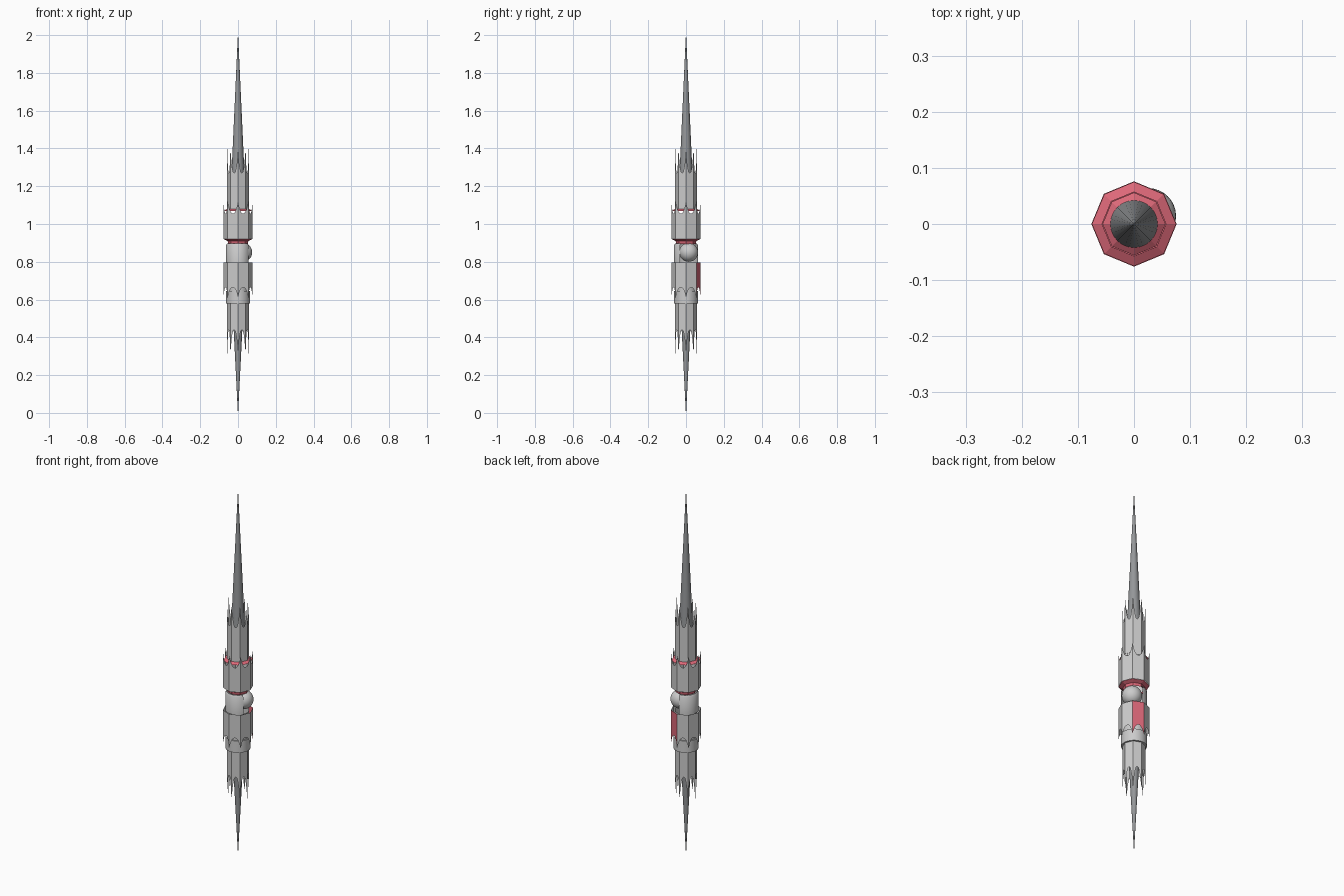
import bpy, bmesh, math
from mathutils import Vector

if "Cube" in bpy.data.objects:
    bpy.data.objects.remove(bpy.data.objects["Cube"])

SIDES = 8


def material(name, rgb):
    m = bpy.data.materials.new(name)
    m.diffuse_color = (*rgb, 1)
    m.use_nodes = True
    m.node_tree.nodes["Principled BSDF"].inputs["Base Color"].default_value = m.diffuse_color
    return m


DARK = material("dark_metal", (0.30, 0.31, 0.32))
MID = material("mid_metal", (0.56, 0.57, 0.59))
RED = material("red_trim", (0.72, 0.14, 0.19))


def finish(name, bm, mats=(), smooth=False):
    me = bpy.data.meshes.new(name)
    bm.to_mesh(me)
    bm.free()
    for m in mats:
        me.materials.append(m)
    ob = bpy.data.objects.new(name, me)
    bpy.context.collection.objects.link(ob)
    if smooth:
        bpy.ops.object.select_all(action='DESELECT')
        ob.select_set(True)
        bpy.context.view_layer.objects.active = ob
        bpy.ops.object.shade_smooth_by_angle(angle=math.radians(35))
    return ob


def corner(r, i):
    a = i * math.tau / SIDES
    return Vector((r * math.cos(a), r * math.sin(a), 0))


# Octagonal open shell: each panel ends in an arched notch between corner spikes
def spiked_shell(name, r, z_base, z_notch, z_tip, red_panel=-1, steps=12):
    bm = bmesh.new()
    up = z_tip > z_base
    for i in range(SIDES):
        a, b = corner(r, i), corner(r, i + 1)
        lo, hi = [], []
        for s in range(steps + 1):
            t = 0.5 - 0.5 * math.cos(math.pi * s / steps)
            p = a.lerp(b, t)
            z = z_notch + (z_tip - z_notch) * abs(2 * t - 1) ** 2.4
            lo.append(bm.verts.new((p.x, p.y, z_base)))
            hi.append(bm.verts.new((p.x, p.y, z)))
        for s in range(steps):
            f = bm.faces.new((lo[s], lo[s + 1], hi[s + 1], hi[s]))
            f.material_index = int(i == red_panel)
            if not up:
                f.normal_flip()
    bmesh.ops.remove_doubles(bm, verts=bm.verts, dist=1e-6)
    finish(name, bm, (MID, RED))


# Surface of revolution through (radius, z) pairs, optionally a partial sweep
def lathe(name, profile, sides, mat=None, smooth=False, start=0, sweep=360):
    bm = bmesh.new()
    full = sweep == 360
    count = sides if full else sides + 1
    rings = []
    for r, z in profile:
        angles = [math.radians(start + sweep * k / sides) for k in range(count)]
        rings.append([bm.verts.new((r * math.cos(a), r * math.sin(a), z)) for a in angles])
    for a, b in zip(rings, rings[1:]):
        for k in range(sides):
            n = (k + 1) % count
            bm.faces.new((a[k], a[n], b[n], b[k]))
    bmesh.ops.remove_doubles(bm, verts=bm.verts, dist=1e-7)
    finish(name, bm, (mat,) if mat else (), smooth)


# Needle spires
lathe("upper_spire", [(0.042, 1.10), (0.0008, 2.0)], 32, DARK, True)
lathe("lower_spire", [(0.0008, 0), (0.031, 0.60)], 32, DARK, True)

# Crowned octagonal shells
spiked_shell("upper_inner_shell", 0.057, 1.07, 1.27, 1.40)
spiked_shell("upper_outer_shell", 0.077, 0.92, 1.055, 1.12)
spiked_shell("lower_outer_shell", 0.077, 0.795, 0.665, 0.61, red_panel=1)
spiked_shell("lower_inner_shell", 0.057, 0.60, 0.44, 0.31)

# Red ledges closing the upper shells
lathe("outer_ledge", [(0.075, 1.07), (0.057, 1.08)], SIDES, RED)
lathe("inner_ledge", [(0.056, 1.09), (0.042, 1.10)], SIDES, RED)
lathe("neck_ledge", [(0.052, 0.895), (0.055, 0.91), (0.076, 0.92)], SIDES, RED)

# Core drum, open on one side around the ball
lathe("core_drum", [(0.063, 0.79), (0.063, 0.888), (0.057, 0.897)], 28, None, True, 90, 240)

# Collar and the hidden tube above it
lathe("lower_collar", [(0, 0.58), (0.063, 0.58), (0.063, 0.645), (0, 0.645)], 32, None, True)
lathe("lower_core", [(0.056, 0.645), (0.056, 0.79)], 32, MID, True)

# Ball set into the opening of the core
bm = bmesh.new()
bmesh.ops.create_uvsphere(bm, u_segments=32, v_segments=16, radius=0.05)
bmesh.ops.translate(bm, verts=bm.verts, vec=(0.025, 0.014, 0.85))
finish("side_ball", bm, (), True)
